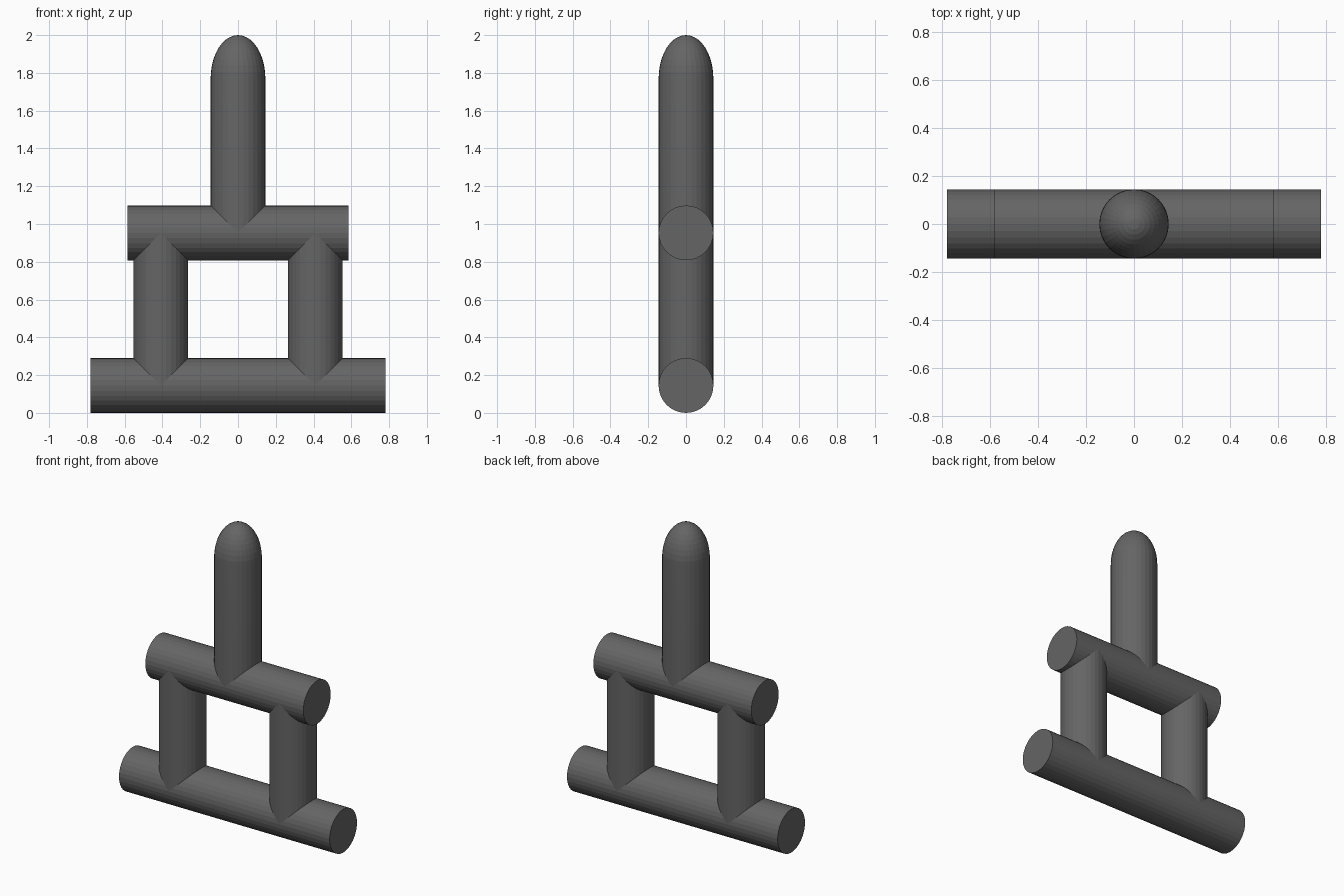
import bpy, bmesh, math
from mathutils import Matrix

if "Cube" in bpy.data.objects:
    bpy.data.objects.remove(bpy.data.objects["Cube"])

R = 0.145      # shared tube radius
SIDES = 32
Z_LOW, Z_HIGH = 0.145, 0.953

grey = bpy.data.materials.new("dark grey")
grey.diffuse_color = (0.13, 0.13, 0.13, 1)
grey.use_nodes = True
grey.node_tree.nodes["Principled BSDF"].inputs["Base Color"].default_value = grey.diffuse_color


def add_object(name, bm):
    bmesh.ops.recalc_face_normals(bm, faces=bm.faces)
    mesh = bpy.data.meshes.new(name)
    bm.to_mesh(mesh)
    bm.free()
    mesh.materials.append(grey)
    obj = bpy.data.objects.new(name, mesh)
    bpy.context.collection.objects.link(obj)
    bpy.ops.object.select_all(action='DESELECT')
    bpy.context.view_layer.objects.active = obj
    obj.select_set(True)
    bpy.ops.object.shade_smooth_by_angle(angle=math.radians(5))
    return obj


def tube(name, length, centre, along_x=False):
    bm = bmesh.new()
    turn = Matrix.Rotation(math.pi / 2, 4, 'Y') if along_x else Matrix()
    bmesh.ops.create_cone(bm, cap_ends=True, segments=SIDES, radius1=R, radius2=R,
                          depth=length, matrix=Matrix.Translation(centre) @ turn)
    return add_object(name, bm)


# Horizontal bars
tube("bottom_bar", 1.56, (0, 0, Z_LOW), True)
tube("upper_bar", 1.17, (0, 0, Z_HIGH), True)

# Pair of posts running between the bar centres
for side, label in ((-1, "left"), (1, "right")):
    tube(label + "_post", Z_HIGH - Z_LOW, (side * 0.409, 0, (Z_LOW + Z_HIGH) / 2))

# Central upright with an elongated dome, spun from a profile
bm = bmesh.new()
dome_z, dome_h, steps = 1.77, 0.23, 10
profile = [(0, Z_HIGH), (R, Z_HIGH)]
for i in range(steps + 1):
    a = math.pi / 2 * i / steps
    profile.append((R * math.cos(a), dome_z + dome_h * math.sin(a)))
verts = [bm.verts.new((r, 0, z)) for r, z in profile]
edges = [bm.edges.new(pair) for pair in zip(verts, verts[1:])]
bmesh.ops.spin(bm, geom=verts + edges, cent=(0, 0, 0), axis=(0, 0, 1),
               angle=2 * math.pi, steps=SIDES, use_merge=True)
bmesh.ops.remove_doubles(bm, verts=bm.verts, dist=1e-4)
add_object("domed_upright", bm)
